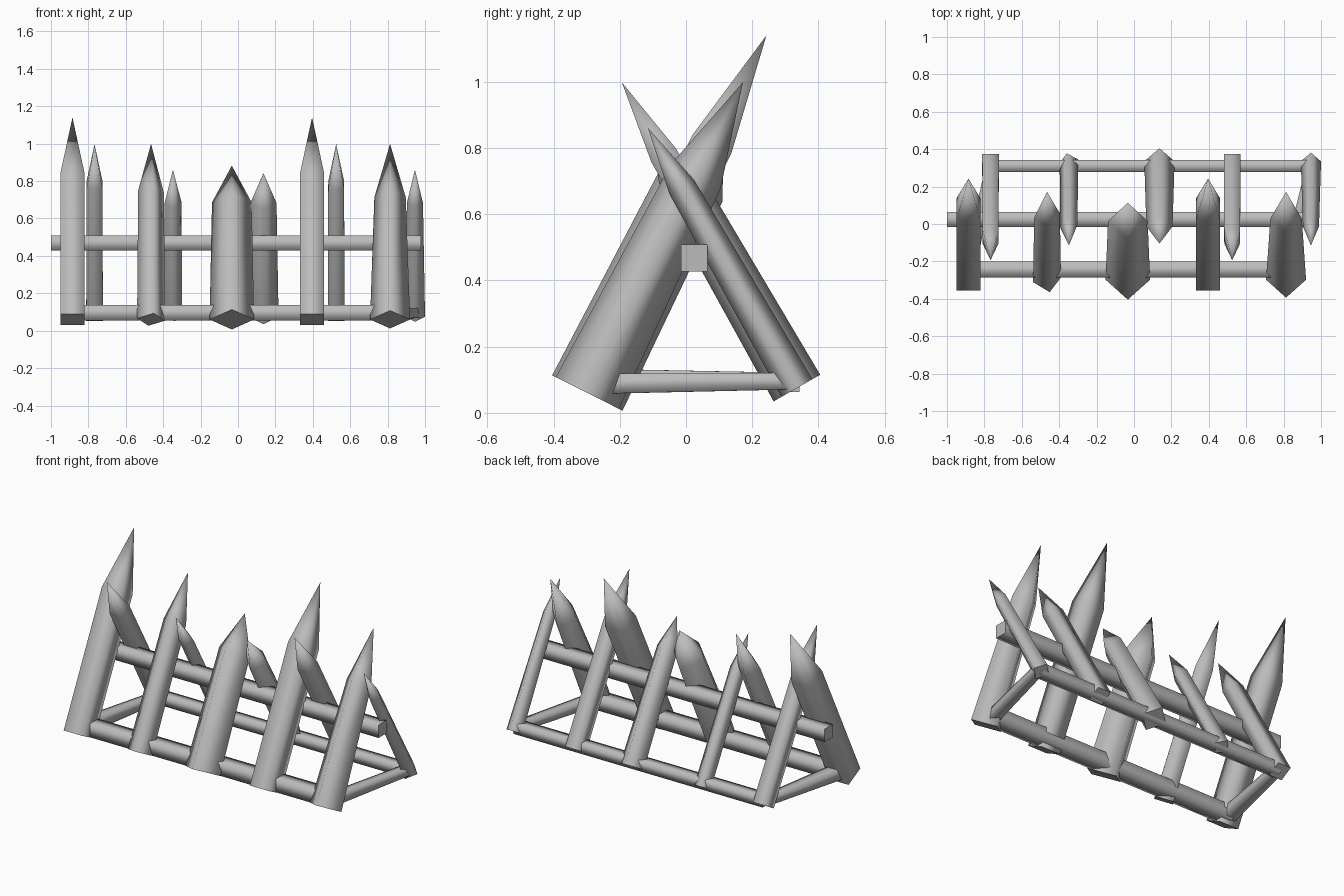
import bpy, bmesh
from math import radians, sin, cos, pi
from mathutils import Vector

cube = bpy.data.objects.get("Cube")
if cube:
    bpy.data.objects.remove(cube, do_unlink=True)

grey = bpy.data.materials.new("plain grey")
grey.use_nodes = True
COLOUR = (0.5, 0.5, 0.5, 1)
grey.diffuse_color = COLOUR
grey.node_tree.nodes["Principled BSDF"].inputs["Base Color"].default_value = COLOUR


def beam(name, start, end, r0, r1, twist=0, tip=0):
    """Four-sided beam with corner radii r0 and r1, pointed when tip > 0."""
    start, end = Vector(start), Vector(end)
    axis = end - start
    turn = axis.to_track_quat('Z', 'Y')
    bm = bmesh.new()

    def ring(centre, r):
        angles = [radians(45 + twist) + i * pi / 2 for i in range(4)]
        return [bm.verts.new(centre + turn @ Vector((r * cos(a), r * sin(a), 0)))
                for a in angles]

    low, high = ring(start, r0), ring(end, r1)
    caps = [bm.faces.new(low[::-1])]
    apex = bm.verts.new(end + axis.normalized() * tip) if tip else None
    if not tip:
        caps.append(bm.faces.new(high))
    for i in range(4):
        j = (i + 1) % 4
        bm.faces.new((low[i], low[j], high[j], high[i]))
        if apex:
            bm.faces.new((high[i], high[j], apex))
    # rounded shading on the sides, crisp flat ends
    for f in bm.faces:
        f.smooth = f not in caps
    for cap in caps:
        for e in cap.edges:
            e.smooth = False
    mesh = bpy.data.meshes.new(name)
    bm.to_mesh(mesh)
    bm.free()
    mesh.materials.append(grey)
    obj = bpy.data.objects.new(name, mesh)
    bpy.context.collection.objects.link(obj)
    return obj


def stake(name, x, base, lean, r0, r1, twist, shoulder, length):
    """Sharpened stake leaning along y."""
    foot = Vector((x, *base))
    way = Vector((0, sin(radians(lean)), cos(radians(lean))))
    beam(name, foot, foot + way * shoulder, r0, r1, twist, length - shoulder)


# Front row: x, base radius, shoulder radius, twist, shoulder, length
front = [(-0.885, 0.092, 0.092, 0, 0.84, 1.208),
         (-0.465, 0.076, 0.070, -34, 0.765, 1.05),
         (-0.033, 0.119, 0.106, 45, 0.70, 0.92),
         (0.396, 0.092, 0.092, 0, 0.84, 1.208),
         (0.813, 0.107, 0.084, 45, 0.73, 1.05)]
for n, (x, *shape) in enumerate(front, 1):
    stake(f"front_stake_{n}", x, (-0.298, 0.06), 26.6, *shape)

# Back row
back = [(-0.767, 0.063, 0.060, 0, 0.81, 1.064),
        (-0.348, 0.051, 0.047, -32, 0.70, 0.906),
        (0.136, 0.081, 0.070, 45, 0.70, 0.885),
        (0.525, 0.063, 0.060, 0, 0.81, 1.064),
        (0.946, 0.054, 0.043, 45, 0.70, 0.906)]
for n, (x, *shape) in enumerate(back, 1):
    stake(f"back_stake_{n}", x, (0.335, 0.075), -29.8, *shape)

# Rails along the length
beam("top_rail", (-1, 0.025, 0.468), (0.978, 0.025, 0.468), 0.057, 0.057)
beam("front_rail", (-0.885, -0.243, 0.096), (0.81, -0.243, 0.096), 0.059, 0.059)
beam("back_rail", (-0.767, 0.31, 0.096), (0.946, 0.31, 0.096), 0.046, 0.046)

# Braces between the rows at each end
beam("left_brace", (0.81, -0.26, 0.088), (0.946, 0.31, 0.096), 0.043, 0.036)
beam("right_brace", (-0.885, -0.26, 0.096), (-0.767, 0.31, 0.096), 0.052, 0.036)
